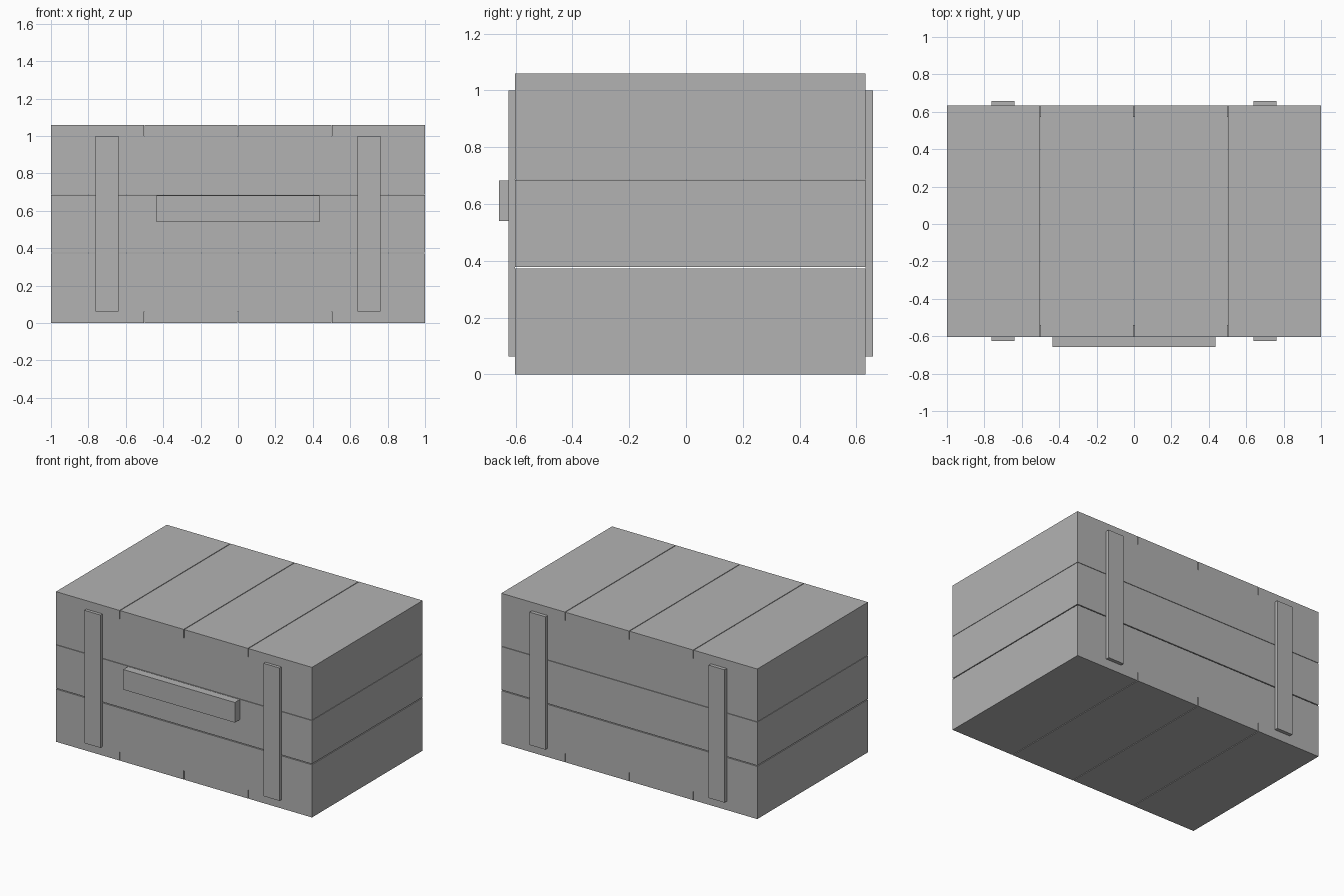
import bpy

if "Cube" in bpy.data.objects:
    bpy.data.objects.remove(bpy.data.objects["Cube"])

X, Y0, Y1 = 1.0, -0.603, 0.633     # crate footprint
T = 0.062                          # plank thickness
H = 1.06                           # crate height
GAP = 0.005

grey = bpy.data.materials.new("plain grey")
grey.diffuse_color = (0.448, 0.448, 0.448, 1)
grey.use_nodes = True
grey.node_tree.nodes["Principled BSDF"].inputs["Base Color"].default_value = grey.diffuse_color


def prism(name, outline, z0, z1):
    """Upright prism over a four-sided counter-clockwise outline."""
    n = len(outline)
    verts = [(x, y, z) for z in (z0, z1) for x, y in outline]
    faces = [tuple(reversed(range(n))), tuple(range(n, 2 * n))]
    faces += [(i, (i + 1) % n, (i + 1) % n + n, i + n) for i in range(n)]
    mesh = bpy.data.meshes.new(name)
    mesh.from_pydata(verts, [], faces)
    mesh.materials.append(grey)
    ob = bpy.data.objects.new(name, mesh)
    bpy.context.collection.objects.link(ob)
    return ob


def box(name, x0, x1, y0, y1, z0, z1):
    return prism(name, [(x0, y0), (x1, y0), (x1, y1), (x0, y1)], z0, z1)


# Floor and lid: four planks each, running front to back
width = (2 * X - 3 * GAP) / 4
for i in range(4):
    x0 = -X + i * (width + GAP)
    box(f"floor_plank_{i + 1}", x0, x0 + width, Y0, Y1, 0, T)
    box(f"lid_plank_{i + 1}", x0, x0 + width, Y0, Y1, H - T + 0.002, H)

# Walls: three courses of planks, mitred at the corners
outer = [(-X, Y0), (X, Y0), (X, Y1), (-X, Y1)]
inner = [(-X + T, Y0 + T), (X - T, Y0 + T), (X - T, Y1 - T), (-X + T, Y1 - T)]
courses = [(T, 0.372), (0.378, 0.684), (0.687, H - T + 0.002)]
for c, (z0, z1) in enumerate(courses):
    for i, side in enumerate(("front", "right", "back", "left")):
        j = (i + 1) % 4
        prism(f"{side}_plank_{c + 1}",
              [outer[i], outer[j], inner[j], inner[i]], z0, z1)

# Upright battens on front and back
for side, x in (("left", -0.70), ("right", 0.70)):
    box(f"front_batten_{side}", x - 0.062, x + 0.062, Y0 - 0.022, Y0, T, 1.0)
    box(f"back_batten_{side}", x - 0.062, x + 0.062, Y1, Y1 + 0.025, T, 1.0)

# Handle bar on the front
box("front_handle", -0.436, 0.436, -0.658, Y0, 0.54, 0.682)
